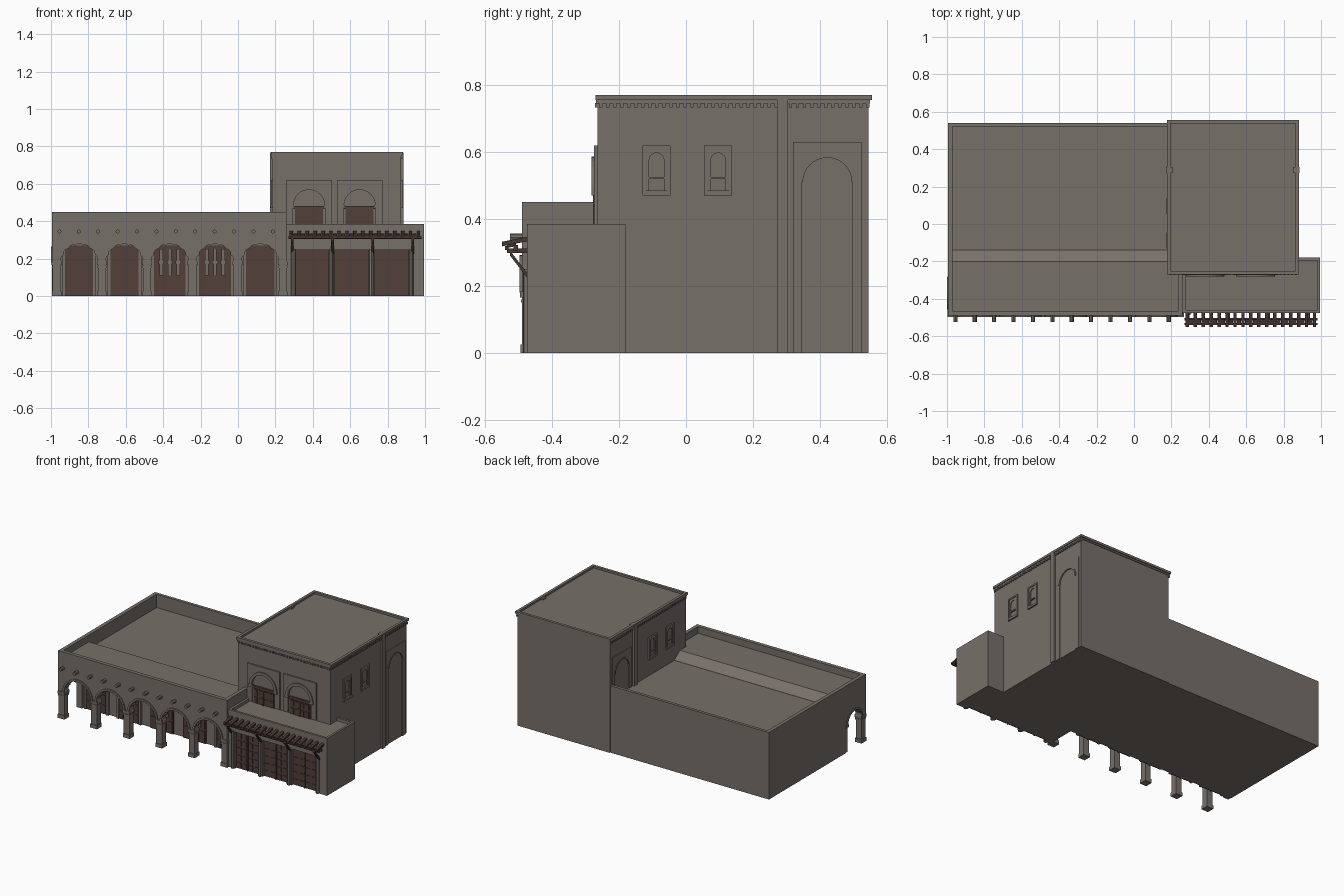
import bpy, bmesh, math

if "Cube" in bpy.data.objects:
    bpy.data.objects.remove(bpy.data.objects["Cube"])

def material(name, rgb):
    m = bpy.data.materials.new(name)
    m.diffuse_color = (*rgb, 1)
    m.use_nodes = True
    m.node_tree.nodes["Principled BSDF"].inputs["Base Color"].default_value = m.diffuse_color
    return m

PLASTER = material("taupe_plaster", (0.185, 0.16, 0.143))
WOOD = material("brown_wood", (0.085, 0.050, 0.041))
DARK = material("dark_wood", (0.062, 0.038, 0.032))

# ---- helpers: a piece is (2D outline, extrusion axis, start, end) ----
PLACE = {'x': lambda a, b, d: (d, a, b), 'y': lambda a, b, d: (a, d, b),
         'z': lambda a, b, d: (a, b, d)}

def part(name, mat, pieces):
    bm = bmesh.new()
    for pts, axis, d0, d1 in pieces:
        f = PLACE[axis]
        lo = [bm.verts.new(f(a, b, d0)) for a, b in pts]
        hi = [bm.verts.new(f(a, b, d1)) for a, b in pts]
        bm.faces.new(lo)
        bm.faces.new(hi[::-1])
        for i in range(len(pts)):
            j = (i + 1) % len(pts)
            bm.faces.new((lo[j], lo[i], hi[i], hi[j]))
    bmesh.ops.recalc_face_normals(bm, faces=bm.faces[:])
    me = bpy.data.meshes.new(name)
    bm.to_mesh(me)
    bm.free()
    me.materials.append(mat)
    ob = bpy.data.objects.new(name, me)
    bpy.context.collection.objects.link(ob)
    return ob

def box(x0, x1, y0, y1, z0, z1):
    return ([(x0, y0), (x1, y0), (x1, y1), (x0, y1)], 'z', z0, z1)

def rim(x0, x1, y0, y1, z0, z1, t):
    return [box(x0, x1, y0, y0 + t, z0, z1), box(x0, x1, y1 - t, y1, z0, z1),
            box(x0, x0 + t, y0 + t, y1 - t, z0, z1), box(x1 - t, x1, y0 + t, y1 - t, z0, z1)]

def arc(c, z, r, n=16, lobes=0):
    out = []
    for i in range(n + 1):
        t = math.pi * (1 - i / n)
        q = r * (1 - 0.07 * (1 - abs(math.sin(lobes * t)))) if lobes else r
        out.append((c + q * math.cos(t), z + q * math.sin(t)))
    return out

def arch_panel(c, half, z0, z1, r, spring):
    return ([(c - half, z0), (c - r, z0)] + arc(c, spring, r)
            + [(c + r, z0), (c + half, z0), (c + half, z1), (c - half, z1)])

def ring(c, z, r0, r1):
    return arc(c, z, r1) + arc(c, z, r0)[::-1]

def disc(a, b, r, n=8):
    return [(a + r * math.cos(2 * math.pi * i / n), b + r * math.sin(2 * math.pi * i / n)) for i in range(n)]

def door(x0, x1, z0, z1, y, rows=4, cols=4):
    # slab with raised panels and a middle strip
    w, h = (x1 - x0) / cols, (z1 - z0) / rows
    p = [box(x0, x1, y - 0.004, y + 0.004, z0, z1)]
    for i in range(cols):
        for j in range(rows):
            a, b = x0 + i * w, z0 + j * h
            p.append(box(a + 0.007, a + w - 0.007, y - 0.008, y, b + 0.007, b + h - 0.007))
    m = (x0 + x1) / 2
    p.append(box(m - 0.004, m + 0.004, y - 0.011, y, z0, z1))
    return p

# ---- long arcade building ----
FRONT, PORCH = -0.49, -0.28
part("main_body", PLASTER, [box(-0.995, 0.265, PORCH, 0.54, 0, 0.36)])
part("porch_roof", PLASTER, [([(-0.48, 0.34), (-0.14, 0.34), (-0.14, 0.361), (-0.2, 0.405),
                               (-0.48, 0.405)], 'x', -0.985, 0.255)])
part("main_parapet", PLASTER, [
    box(-0.995, -0.97, FRONT, 0.54, 0.36, 0.45), box(-0.97, 0.2, 0.52, 0.54, 0.36, 0.45),
    box(-0.97, 0.26, FRONT, FRONT + 0.025, 0.36, 0.45),
    box(0.235, 0.26, FRONT + 0.025, -0.26, 0.34, 0.45)])

STEP, R, SPRING = 0.242, 0.1, 0.18
centres = [-0.849 + STEP * i for i in range(5)]
posts = [-0.97 + STEP * i for i in range(6)]
outline = [(-0.995, SPRING)]
for c in centres:
    outline += [(c - R, SPRING)] + arc(c, SPRING, R, 56, 7) + [(c + R, SPRING)]
outline += [(0.262, SPRING), (0.262, 0.36), (-0.995, 0.36)]
part("arcade_wall", PLASTER, [(outline, 'y', FRONT, FRONT + 0.042)])
part("arch_mouldings", PLASTER, [(ring(c, SPRING, 0.1, 0.113), 'y', FRONT - 0.007, FRONT)
                                 for c in centres])
pillars = []
for x in posts:
    for w, z0, z1 in ((0.021, 0, SPRING), (0.025, 0, 0.025), (0.024, 0.15, 0.16), (0.027, 0.165, 0.183)):
        pillars.append(box(x - w, x + w, -0.469 - w, -0.469 + w, z0, z1))
part("arcade_pillars", PLASTER, pillars)

# arch at the left end of the porch
side = ([(FRONT, SPRING), (-0.445, SPRING)] + arc(-0.37, SPRING, 0.075, 40, 5)
        + [(-0.295, SPRING), (PORCH, SPRING), (PORCH, 0.36), (FRONT, 0.36)])
part("porch_end_arch", PLASTER, [(side, 'x', -0.994, -0.95),
                                 (ring(-0.37, SPRING, 0.075, 0.086), 'x', -1.0, -0.99)])
part("porch_end_pilaster", PLASTER, [box(-0.991, -0.949, -0.3, PORCH, 0, SPRING),
                                     box(-0.997, -0.943, -0.305, PORCH, 0.165, 0.183)])
part("roof_beam_ends", PLASTER, [(disc(-0.955 + 0.1037 * i, 0.345, 0.011), 'y', -0.525, -0.47)
                                 for i in range(12)])

# porch doors and screened windows
for i, c in enumerate(centres):
    if i in (2, 3):
        part("porch_window", WOOD, door(c - 0.085, c + 0.085, 0, 0.27, PORCH - 0.004, 3, 4))
        bars = []
        for k in (-0.045, 0, 0.045):
            bars += [box(c + k - 0.009, c + k + 0.009, PORCH - 0.022, PORCH - 0.01, 0.11, 0.25),
                     box(c + k - 0.015, c + k + 0.015, PORCH - 0.024, PORCH - 0.01, 0.17, 0.19)]
        part("window_balusters", PLASTER, bars)
    else:
        part("porch_door", WOOD, door(c - 0.075, c + 0.075, 0, 0.27, PORCH - 0.004))
        part("porch_door_frame", PLASTER, [
            box(c - 0.09, c - 0.075, PORCH - 0.015, PORCH, 0, 0.285),
            box(c + 0.075, c + 0.09, PORCH - 0.015, PORCH, 0, 0.285),
            box(c - 0.075, c + 0.075, PORCH - 0.015, PORCH, 0.27, 0.285)])

# ---- shop block ----
bays = [(0.31, 0.48), (0.515, 0.695), (0.73, 0.91)]
part("shop_body", PLASTER, [box(0.262, 0.995, -0.45, -0.18, 0, 0.365)])
comb = [(0.26, 0)]
for a, b in bays:
    comb += [(a, 0), (a, 0.245), (b, 0.245), (b, 0)]
comb += [(0.995, 0), (0.995, 0.365), (0.26, 0.365)]
part("shop_front", PLASTER, [(comb, 'y', -0.475, -0.45)])
part("shop_parapet", PLASTER, rim(0.26, 0.995, -0.475, -0.18, 0.365, 0.385, 0.015))
for a, b in bays:
    part("shop_door", WOOD, door(a, b, 0, 0.245, -0.454, 5, 4))
part("shop_posts", PLASTER, [(disc(x, -0.475, 0.012), 'z', 0, 0.25) for x in (0.295, 0.4975, 0.7125, 0.925)])

# awning: sloping sticks, cross rails and brackets
def stick(x, w, y0, z0, y1, z1, t):
    return ([(y0, z0), (y1, z1), (y1, z1 + t), (y0, z0 + t)], 'x', x - w, x + w)

sticks = []
for i in range(17):
    x = 0.285 + 0.0425 * i
    sticks.append(stick(x, 0.009, -0.55, 0.318, -0.47, 0.334, 0.014))
    if i < 16:
        sticks.append(stick(x + 0.021, 0.011, -0.535, 0.313, -0.508, 0.319, 0.014))
part("awning_sticks", DARK, sticks)
part("awning_rails", DARK, [box(0.27, 0.98, -0.515, -0.502, 0.306, 0.322),
                            box(0.27, 0.98, -0.54, -0.53, 0.308, 0.32)])
brackets = []
for x in (0.29, 0.505, 0.72, 0.935):
    brackets += [stick(x, 0.007, -0.535, 0.298, -0.475, 0.298, 0.014),
                 stick(x, 0.007, -0.525, 0.29, -0.475, 0.225, 0.015)]
part("awning_brackets", DARK, brackets)

# ---- tower ----
part("tower_body", PLASTER, [box(0.185, 0.872, -0.265, 0.545, 0, 0.757)])
part("tower_cornice", PLASTER, rim(0.176, 0.882, -0.27, 0.556, 0.755, 0.77, 0.018)
     + rim(0.18, 0.877, -0.268, 0.55, 0.745, 0.755, 0.02))
teeth = [box(0.19 + 0.021 * i, 0.2 + 0.021 * i, -0.272, -0.26, 0.733, 0.746) for i in range(33)]
for i in range(39):
    y = -0.26 + 0.021 * i
    teeth += [box(0.178, 0.19, y, y + 0.01, 0.733, 0.746), box(0.868, 0.879, y, y + 0.01, 0.733, 0.746)]
part("cornice_teeth", PLASTER, teeth)

# tower front: two arched windows with shutters
for c in (0.38, 0.65):
    part("tower_arch_panel", PLASTER, [(arch_panel(c, 0.122, 0.37, 0.62, 0.085, 0.485), 'y', -0.274, -0.26),
                                       (ring(c, 0.485, 0.083, 0.102), 'y', -0.282, -0.26),
                                       box(c - 0.105, c - 0.08, -0.282, -0.26, 0.47, 0.487),
                                       box(c + 0.08, c + 0.105, -0.282, -0.26, 0.47, 0.487)])
    part("tower_shutters", WOOD, door(c - 0.075, c + 0.075, 0.365, 0.465, -0.267, 2, 4)
         + [box(c - 0.083, c + 0.083, -0.278, -0.265, 0.465, 0.482)])

# tower sides, mirrored: windows, pilaster and tall blind arch
for label, wall, out in (("right", 0.87, 1), ("left", 0.187, -1)):
    wins = []
    for c in (-0.088, 0.096):
        wins += [(arch_panel(c, 0.042, 0.485, 0.62, 0.022, 0.575), 'x', wall, wall + out * 0.007),
                 ([(c - 0.042, 0.47), (c + 0.042, 0.47), (c + 0.042, 0.485), (c - 0.042, 0.485)],
                  'x', wall, wall + out * 0.012)]
        for a, b, z0, z1 in ((-0.042, -0.032, 0.485, 0.62), (0.032, 0.042, 0.485, 0.62),
                             (-0.032, 0.032, 0.61, 0.62), (-0.022, 0.022, 0.52, 0.526)):
            wins.append(([(c + a, z0), (c + b, z0), (c + b, z1), (c + a, z1)],
                         'x', wall, wall + out * 0.011))
    part(label + "_windows", PLASTER, wins)
    part(label + "_pilaster", PLASTER, [([(0.272, 0), (0.304, 0), (0.304, 0.768), (0.272, 0.768)],
                                         'x', wall - out * 0.02, wall + out * 0.015)])
    part(label + "_blind_arch", PLASTER, [
        (arch_panel(0.422, 0.102, 0, 0.63, 0.075, 0.51), 'x', wall - out * 0.01, wall + out * 0.007),
        (ring(0.422, 0.51, 0.073, 0.082), 'x', wall, wall + out * 0.011)])
